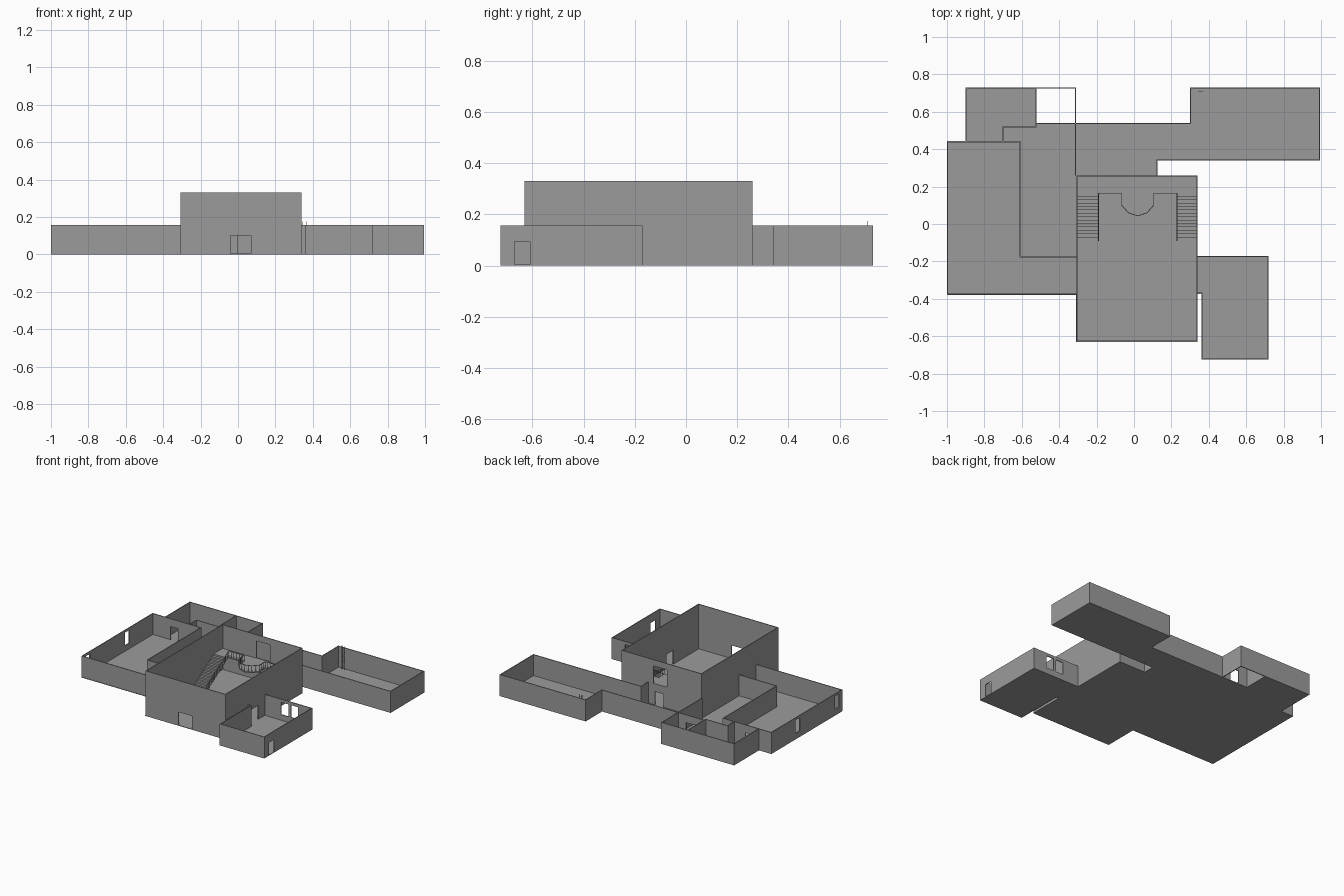
import bpy, bmesh, math
from mathutils import Vector, Matrix

if "Cube" in bpy.data.objects:
    bpy.data.objects.remove(bpy.data.objects["Cube"])

T = 0.006        # wall thickness
LOW, HIGH = 0.157, 0.33
DECK = 0.158     # balcony height
MID = 0.02       # mirror line of the stairs

grey = bpy.data.materials.new("plain_grey")
grey.diffuse_color = (0.33, 0.33, 0.33, 1)
grey.use_nodes = True
grey.node_tree.nodes["Principled BSDF"].inputs["Base Color"].default_value = grey.diffuse_color


def make(name, bm):
    mesh = bpy.data.meshes.new(name)
    bmesh.ops.recalc_face_normals(bm, faces=bm.faces)
    bm.to_mesh(mesh)
    bm.free()
    mesh.materials.append(grey)
    ob = bpy.data.objects.new(name, mesh)
    bpy.context.collection.objects.link(ob)
    return ob


def add_box(bm, lo, hi):
    lo, hi = Vector(lo), Vector(hi)
    m = Matrix.Translation((lo + hi) / 2) @ Matrix.Diagonal((*(hi - lo), 1))
    bmesh.ops.create_cube(bm, size=1, matrix=m)


def add_beam(bm, a, b, w):
    a, b = Vector(a), Vector(b)
    d = b - a
    m = (Matrix.Translation((a + b) / 2) @ d.to_track_quat('Z', 'Y').to_matrix().to_4x4()
         @ Matrix.Diagonal((w, w, d.length, 1)))
    bmesh.ops.create_cube(bm, size=1, matrix=m)


def wall(name, axis, at, s0, s1, h=LOW, holes=()):
    """Wall along x or y at a fixed coordinate; holes are (s0, s1, z0, z1)."""
    ss = sorted({s0, s1, *[v for o in holes for v in o[:2]]})
    zs = sorted({0.0, h, *[v for o in holes for v in o[2:]]})
    bm = bmesh.new()
    pt = lambda s, z: (s, at, z) if axis == 'x' else (at, s, z)
    grid = [[bm.verts.new(pt(s, z)) for z in zs] for s in ss]
    for i in range(len(ss) - 1):
        for j in range(len(zs) - 1):
            cs, cz = (ss[i] + ss[i + 1]) / 2, (zs[j] + zs[j + 1]) / 2
            if not any(o[0] < cs < o[1] and o[2] < cz < o[3] for o in holes):
                bm.faces.new((grid[i][j], grid[i + 1][j], grid[i + 1][j + 1], grid[i][j + 1]))
    loose = [v for v in bm.verts if not v.link_faces]
    bmesh.ops.delete(bm, geom=loose, context='VERTS')
    ob = make(name, bm)
    mod = ob.modifiers.new("thickness", 'SOLIDIFY')
    mod.thickness, mod.offset = T, 0


# Floors
floors = {
    "hall_floor": [(-.31, -.63, .34, .26)],
    "side_room_floor": [(.34, -.37, .36, -.17), (.36, -.725, .72, -.17)],
    "left_room_floor": [(-1, -.38, -.61, .44), (-.61, -.38, -.31, -.18)],
    "centre_room_floor": [(-.61, -.18, -.31, .44), (-.7, .44, -.52, .52), (-.52, .44, -.31, .54)],
    "corridor_floor": [(-.31, .34, .30, .54), (-.31, .26, .12, .34)],
    "back_right_floor": [(.30, .34, .995, .73)],
    "back_left_floor": [(-.9, .52, -.52, .73), (-.9, .44, -.7, .52)],
}
for name, rects in floors.items():
    bm = bmesh.new()
    for x0, y0, x1, y1 in rects:
        add_box(bm, (x0, y0, 0), (x1, y1, .004))
    make(name, bm)

# Hall walls
wall("hall_front_wall", 'x', -.627, -.307, .34, HIGH, [(-.04, .07, 0, .1)])
wall("hall_back_wall", 'x', .257, -.307, .34, HIGH, [(0, .07, 0, .1), (-.03, .08, DECK, .285)])
wall("hall_left_wall", 'y', -.304, -.63, .26, HIGH)
wall("hall_right_wall", 'y', .337, -.63, .26, HIGH, [(-.33, -.25, 0, .105)])

# Side room walls
wall("side_room_front_wall", 'x', -.722, .36, .72)
wall("side_room_back_wall", 'x', -.173, .34, .72, LOW, [(.47, .53, .045, .135), (.55, .61, .045, .135)])
wall("side_room_right_wall", 'y', .717, -.725, -.17, LOW, [(-.67, -.61, 0, .095)])
wall("side_room_left_wall", 'y', .363, -.725, -.37)
wall("side_room_jog_wall", 'x', -.37, .34, .366)

# Left room walls
wall("left_room_outer_wall", 'y', -.997, -.38, .44, LOW, [(-.34, -.29, .045, .14), (.115, .165, .045, .14)])
wall("left_room_front_wall", 'x', -.375, -1, -.307)
wall("left_room_back_wall", 'x', .44, -1, -.61, LOW, [(-.85, -.79, 0, .1)])
wall("left_room_inner_wall", 'y', -.608, -.18, .44)
wall("left_room_wing_wall", 'x', -.178, -.61, -.307)

# Back left room walls
wall("back_left_outer_wall", 'y', -.897, .44, .73)
wall("back_left_back_wall", 'x', .727, -.9, -.31)
wall("back_left_partition", 'y', -.523, .52, .73)
wall("back_left_notch_side", 'y', -.7, .44, .52)
wall("back_left_notch_back", 'x', .52, -.7, -.52)
wall("courtyard_right_wall", 'y', -.313, .26, .73)
wall("courtyard_front_wall", 'x', .537, -.52, -.31, LOW, [(-.45, -.38, 0, .1)])

# Corridor and back right room walls
wall("corridor_back_wall", 'x', .537, -.31, .306)
wall("corridor_step_wall", 'y', .123, .26, .34)
wall("corridor_front_wall", 'x', .343, .12, .995)
wall("back_right_inner_wall", 'y', .303, .54, .73)
wall("back_right_back_wall", 'x', .727, .30, .995)
wall("back_right_outer_wall", 'y', .992, .34, .73)

# Balcony slab with a rounded bay
bay = [(-.19, .165), (-.065, .165), (-.065, .10), (-.03, .06), (.02, .043),
       (.07, .06), (.105, .10), (.105, .165), (.23, .165)]
outline = [(-.302, .255), (-.302, .165)] + bay + [(.335, .165), (.335, .255)]
bm = bmesh.new()
face = bm.faces.new([bm.verts.new((x, y, DECK - .008)) for x, y in outline])
ext = bmesh.ops.extrude_face_region(bm, geom=[face])
bmesh.ops.translate(bm, vec=(0, 0, .008), verts=[v for v in ext["geom"] if isinstance(v, bmesh.types.BMVert)])
make("balcony_floor", bm)


def railing(name, pts, gap=.022, h=.045):
    bm = bmesh.new()
    up = Vector((0, 0, h))
    for a, b in zip(pts, pts[1:]):
        a, b = Vector(a), Vector(b)
        add_beam(bm, a + up, b + up, .004)
        n = max(1, round((b - a).length / gap))
        for i in range(n + 1):
            p = a.lerp(b, i / n)
            add_beam(bm, p, p + up, .0025)
    make(name, bm)


railing("balcony_railing", [(x, y, DECK) for x, y in bay])

# Twin staircases along the hall sides
STEPS, Y0, Y1 = 14, -.09, .165
run, rise = (Y1 - Y0) / STEPS, DECK / STEPS
for side, x_in, x_out in (("left", -.19, -.302), ("right", 2 * MID + .19, .335)):
    bm = bmesh.new()
    lo, hi = min(x_in, x_out), max(x_in, x_out)
    for i in range(STEPS):
        y, z = Y0 + i * run, i * rise
        add_box(bm, (lo, y, z), (hi, y + .003, z + rise))
        add_box(bm, (lo, y, z + rise - .003), (hi, y + run, z + rise))
    make(side + "_stairs", bm)
    railing(side + "_stair_railing", [(x_in, Y0, .004), (x_in, Y1, DECK)])

# Ladder in the back right room
bm = bmesh.new()
for x in (.343, .367):
    add_beam(bm, (x, .71, 0), (x, .71, .175), .003)
for i in range(1, 11):
    add_beam(bm, (.343, .71, i * .016), (.367, .71, i * .016), .002)
make("ladder", bm)
